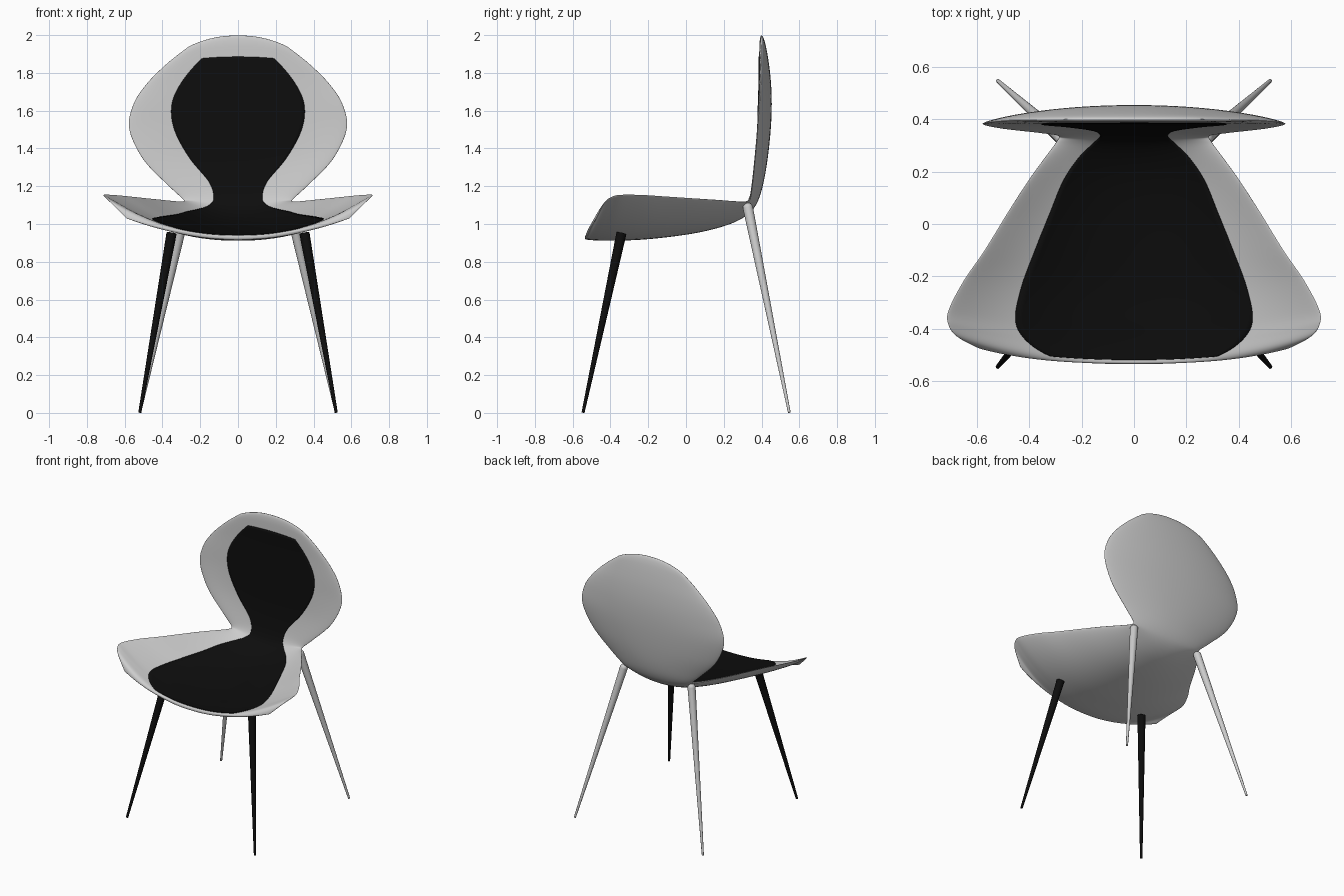
import bpy, bmesh, math
from mathutils import Vector

if "Cube" in bpy.data.objects:
    bpy.data.objects.remove(bpy.data.objects["Cube"])

# Stations from seat front to backrest top:
# centre y, centre z, thickness, rim y, rim z, half width, pad half width
ROWS = [
    (-.535, .930, .022, -.475, 1.030, .590, .200),
    (-.515, .928, .024, -.430, 1.115, .675, .340),
    (-.460, .925, .026, -.385, 1.147, .708, .425),
    (-.380, .926, .028, -.330, 1.155, .708, .458),
    (-.250, .930, .028, -.220, 1.153, .652, .435),
    (-.100, .945, .030, -.100, 1.145, .570, .385),
    (.050, .967, .030, .050, 1.135, .478, .325),
    (.170, .995, .030, .170, 1.127, .400, .275),
    (.260, 1.030, .035, .260, 1.120, .335, .215),
    (.325, 1.075, .040, .315, 1.118, .295, .155),
    (.360, 1.130, .045, .338, 1.130, .290, .130),
    (.385, 1.220, .050, .350, 1.200, .365, .155),
    (.405, 1.350, .055, .365, 1.340, .500, .260),
    (.416, 1.500, .065, .380, 1.500, .575, .340),
    (.420, 1.640, .068, .388, 1.630, .555, .352),
    (.418, 1.770, .060, .395, 1.740, .485, .295),
    (.410, 1.890, .045, .398, 1.850, .375, .190),
    (.400, 1.998, .022, .400, 1.940, .260, .050),
]
LAST = len(ROWS) - 1


def row(s):
    """Smooth interpolation of the station table."""
    i = max(0, min(int(s), LAST - 1))
    t = s - i
    a, b, c, d = (ROWS[max(0, min(k, LAST))] for k in range(i - 1, i + 3))
    return [.5 * (2*q + (r-p)*t + (2*p-5*q+4*r-e)*t*t + (3*q-p-3*r+e)*t**3)
            for p, q, r, e in zip(a, b, c, d)]


def mid(s, u):
    cy, cz, _, ey, ez, w, _ = row(s)
    k = abs(u) ** 2.2
    return Vector((w * u, cy + (ey - cy) * k, cz + (ez - cz) * k))


def skin(s, u, side, extra=0):
    """Point on the front (side=1) or back (side=-1) of the shell."""
    e = .01
    s0, s1 = max(0, s - e), min(LAST, s + e)
    n = (mid(s, u + e) - mid(s, u - e)).cross(mid(s1, u) - mid(s0, u)).normalized()
    d = min(1, min(s, LAST - s) / .6)
    end = math.sqrt(max(0, 1 - (1 - d) ** 2))
    t = (row(s)[2] - .02) * (1 - u * u) + .02 * math.sqrt(max(0, 1 - u ** 8))
    return mid(s, u) + n * side * (t * end / 2 + extra)


def add_grid(bm, points, flip=False):
    vs = [[bm.verts.new(p) for p in line] for line in points]
    for a, b in zip(vs, vs[1:]):
        for j in range(len(a) - 1):
            f = [a[j], a[j + 1], b[j + 1], b[j]]
            bm.faces.new(f[::-1] if flip else f)


def finish(bm, name, mat=None, angle=40):
    me = bpy.data.meshes.new(name)
    bm.to_mesh(me)
    bm.free()
    ob = bpy.data.objects.new(name, me)
    bpy.context.collection.objects.link(ob)
    if mat:
        me.materials.append(mat)
    bpy.ops.object.select_all(action='DESELECT')
    ob.select_set(True)
    bpy.context.view_layer.objects.active = ob
    bpy.ops.object.shade_smooth_by_angle(angle=math.radians(angle))
    return ob


black = bpy.data.materials.new("black")
black.diffuse_color = (.004, .004, .004, 1)
black.use_nodes = True
black.node_tree.nodes["Principled BSDF"].inputs["Base Color"].default_value = black.diffuse_color

# One-piece seat and backrest shell, samples packed towards the rim
ends = [0, .02, .08, .18, .32, .48]
ss = ends + [.6 + (LAST - 1.2) * i / 110 for i in range(111)] + [LAST - e for e in reversed(ends)]
us = [math.sin(math.pi * (j / 48 - .5)) for j in range(49)]
bm = bmesh.new()
for side in (1, -1):
    add_grid(bm, [[skin(s, u, side) for u in us] for s in ss], side < 0)
bmesh.ops.remove_doubles(bm, verts=bm.verts, dist=.0002)
bmesh.ops.recalc_face_normals(bm, faces=bm.faces)
finish(bm, "seat_shell", angle=80)

# Black pad following the front of the shell
bm = bmesh.new()
lines = []
for i in range(121):
    s = .85 + (15.98 - .85) * i / 120
    r = row(s)
    lines.append([skin(s, (j / 16 - 1) * r[6] / r[5], 1, .004) for j in range(33)])
add_grid(bm, lines)
pad = finish(bm, "seat_pad", black)
thick = pad.modifiers.new("thickness", 'SOLIDIFY')
thick.thickness = .007
thick.offset = -1


# Tapered splayed legs
def leg(name, top, foot, r_top, r_foot, mat=None, rounded=False):
    top, foot = Vector(top), Vector(foot)
    axis = top - foot
    bm = bmesh.new()
    bmesh.ops.create_cone(bm, cap_ends=True, segments=24, radius1=r_foot,
                          radius2=r_top, depth=axis.length)
    if rounded:
        ball = bmesh.ops.create_uvsphere(bm, u_segments=24, v_segments=12, radius=r_top)
        bmesh.ops.translate(bm, verts=ball['verts'], vec=(0, 0, axis.length / 2))
    bmesh.ops.rotate(bm, verts=bm.verts, cent=(0, 0, 0),
                     matrix=axis.to_track_quat('Z', 'Y').to_matrix())
    bmesh.ops.translate(bm, verts=bm.verts, vec=(top + foot) / 2)
    finish(bm, name, mat)


for sx, tag in ((-1, "left"), (1, "right")):
    leg("front_leg_" + tag, (sx * .352, -.342, .95), (sx * .52, -.545, .002),
        .027, .008, black)
    leg("back_leg_" + tag, (sx * .275, .328, 1.085), (sx * .52, .547, .002),
        .027, .007, rounded=True)
